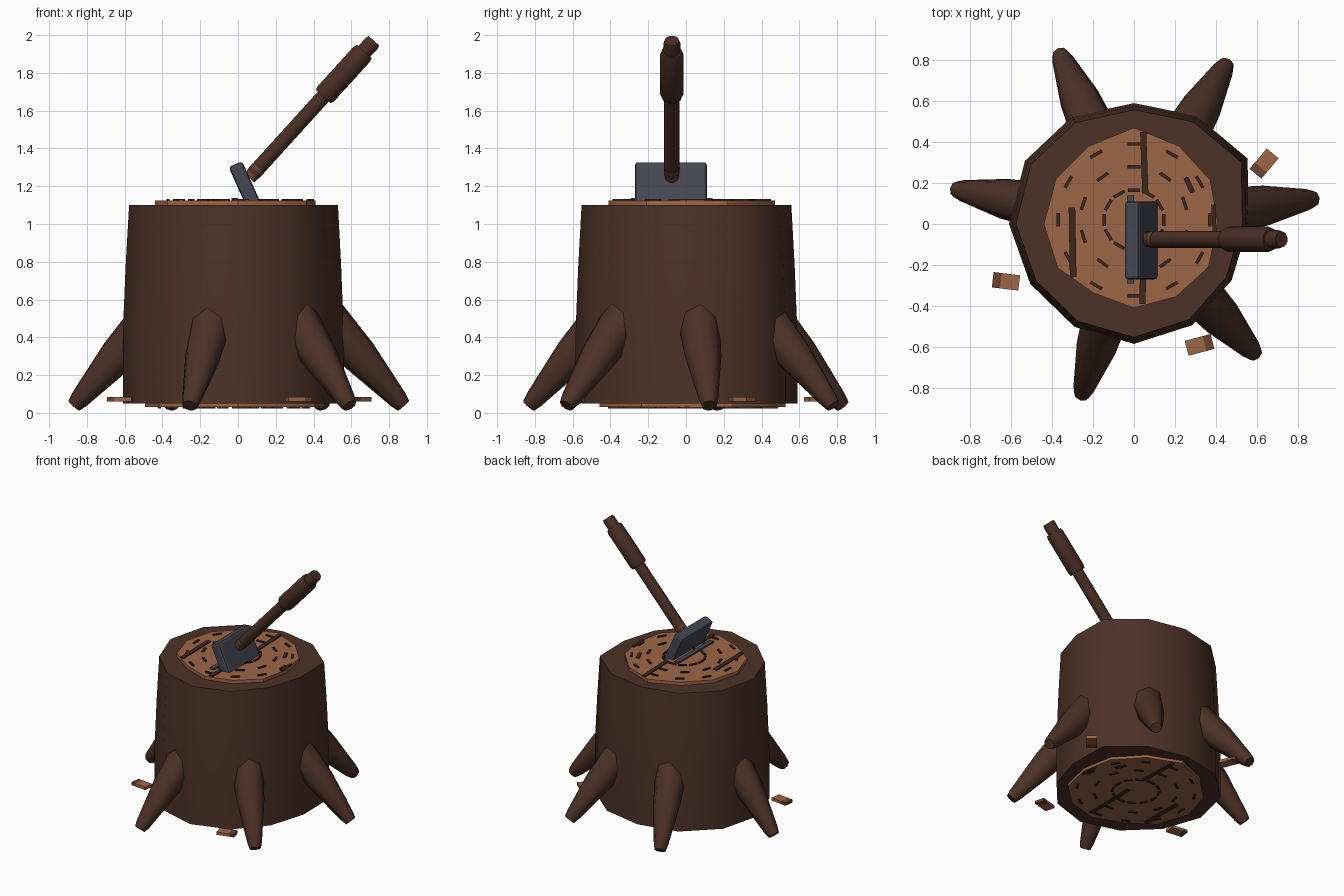
import bpy, bmesh, math
from mathutils import Vector, Matrix

cube = bpy.data.objects.get("Cube")
if cube:
    bpy.data.objects.remove(cube, do_unlink=True)


def material(name, rgb):
    m = bpy.data.materials.new(name)
    m.use_nodes = True
    m.diffuse_color = (*rgb, 1)
    m.node_tree.nodes["Principled BSDF"].inputs["Base Color"].default_value = (*rgb, 1)
    return m


bark = material("bark brown", (0.075, 0.031, 0.020))
wood = material("cut wood", (0.34, 0.135, 0.065))
ring_dark = material("ring brown", (0.05, 0.019, 0.011))
handle_wood = material("handle brown", (0.066, 0.027, 0.018))
chip_dark = material("chip bark", (0.14, 0.055, 0.03))
steel = material("steel grey", (0.06, 0.063, 0.085))


def finish(name, bm, mat, smooth=None):
    bmesh.ops.recalc_face_normals(bm, faces=bm.faces)
    mesh = bpy.data.meshes.new(name)
    bm.to_mesh(mesh)
    bm.free()
    mesh.materials.append(mat)
    ob = bpy.data.objects.new(name, mesh)
    bpy.context.collection.objects.link(ob)
    if smooth:
        bpy.ops.object.select_all(action='DESELECT')
        ob.select_set(True)
        bpy.context.view_layer.objects.active = ob
        bpy.ops.object.shade_smooth_by_angle(angle=math.radians(smooth))
    return ob


def loft(name, rings, mat, smooth=50):
    """Skin a stack of equal point rings and cap both ends."""
    bm = bmesh.new()
    loops = [[bm.verts.new(p) for p in r] for r in rings]
    n = len(loops[0])
    for a, b in zip(loops, loops[1:]):
        for i in range(n):
            j = (i + 1) % n
            bm.faces.new((a[i], a[j], b[j], b[i]))
    bm.faces.new(loops[0])
    bm.faces.new(loops[-1])
    return finish(name, bm, mat, smooth)


def rod(name, start, end, stations, mat, sides=8):
    """Round bar from start to end; stations are (fraction, radius)."""
    start, end = Vector(start), Vector(end)
    turn = (end - start).to_track_quat('Z', 'Y')
    rings = []
    for t, r in stations:
        centre = start.lerp(end, t)
        rings.append([centre + turn @ Vector((r * math.cos(a), r * math.sin(a), 0))
                      for a in (math.tau * i / sides for i in range(sides))])
    return loft(name, rings, mat)


def add_box(bm, centre, size, angle=0):
    m = (Matrix.Translation(centre) @ Matrix.Rotation(math.radians(angle), 4, 'Z')
         @ Matrix.Diagonal((*size, 1)))
    bmesh.ops.create_cube(bm, size=1, matrix=m)


def polar(radii, scale, z):
    n = len(radii)
    return [Vector((r * scale * math.cos(math.tau * i / n),
                    r * scale * math.sin(math.tau * i / n), z)) for i, r in enumerate(radii)]


# Trunk: uneven twelve-sided column
trunk_radii = [.56, .64, .61, .59, .605, .615, .61, .585, .58, .585, .57, .55]
loft("trunk", [polar(trunk_radii, s, z) for z, s in
               ((.05, 1), (.42, 1), (.78, .975), (1.10, .945))], bark)

# Cut faces above and below the trunk
cut_radii = [.41, .43, .44, .47, .44, .44, .44, .43, .39, .41, .41, .42]
loft("top_cut", [polar(cut_radii, 1, 1.10), polar(cut_radii, 1, 1.125)], wood, 30)
loft("bottom_cut", [polar(cut_radii, 1.12, .03), polar(cut_radii, 1.12, .05)], wood, 30)


# Dashed growth rings and cracks
def growth_rings(name, z, scale):
    bm = bmesh.new()
    for radius, count, length in ((.145, 12, .06), (.26, 10, .065), (.37, 12, .065)):
        for i in range(count):
            a = math.tau * i / count + math.pi / 2
            add_box(bm, (radius * scale * math.cos(a), radius * scale * math.sin(a) + .02, z),
                    (.016, length, .01), math.degrees(a))
    for x, y, width, length, tilt in ((.05, .3, .03, .3, 2), (.045, -.18, .03, .42, -1),
                                      (-.3, -.09, .032, .34, 1), (.39, .03, .02, .13, 3),
                                      (.27, .19, .025, .08, 25)):
        add_box(bm, (x * scale, y * scale, z), (width, length, .009), tilt)
    finish(name, bm, ring_dark)


growth_rings("top_growth_rings", 1.128, 1)
growth_rings("bottom_growth_rings", .028, 1.12)

# Roots
for i, (deg, reach) in enumerate(((8, .885), (60, .9), (113.5, .905), (169, .885),
                                  (253, .87), (313, .865))):
    d = Vector((math.cos(math.radians(deg)), math.sin(math.radians(deg)), 0))
    tip = d * reach + Vector((0, 0, .038))
    base = d * (reach - .43) + Vector((0, 0, .52))
    rod(f"root_{i + 1}", base, tip, ((0, .115), (.45, .098), (.93, .052), (1, .04)), bark)

# Axe head, leaning and sunk in the top
bm = bmesh.new()
add_box(bm, (0, 0, 0), (.078, .38, .25))
head = finish("axe_head", bm, steel)
head.location = (.037, -.08, 1.203)
head.rotation_euler.y = math.radians(-24)
bevel = head.modifiers.new("rounded edges", 'BEVEL')
bevel.width = .016
bevel.segments = 2

# Blade strip lying on the cut
bm = bmesh.new()
add_box(bm, (-.017, -.075, 1.13), (.035, .43, .016))
finish("blade_strip", bm, steel)

# Axe handle, grip and butt
low, high = Vector((.08, -.075, 1.265)), Vector((.72, -.075, 1.97))
rod("handle", low, high, ((0, .041), (.62, .041), (.98, .045), (1, .04)), handle_wood, 10)
rod("handle_grip", low.lerp(high, .58), low.lerp(high, .92),
    ((0, .055), (.06, .062), (.94, .062), (1, .055)), handle_wood, 10)
rod("handle_socket", low.lerp(high, -.03), low.lerp(high, .045),
    ((0, .036), (1, .043)), chip_dark, 10)

# Wood chips, each with a darker end
for i, (x, y, deg) in enumerate(((.635, .295, 230), (-.625, -.28, 173),
                                 (.32, -.59, 15), (-.285, .7, 113))):
    u = Vector((math.cos(math.radians(deg)), math.sin(math.radians(deg)), 0))
    c = Vector((x, y, .072))
    for part, shift, length, mat in (("chip", -.02, .09, wood), ("chip_end", .045, .04, chip_dark)):
        bm = bmesh.new()
        add_box(bm, c + u * shift, (length, .075, .022), deg)
        finish(f"{part}_{i + 1}", bm, mat)
